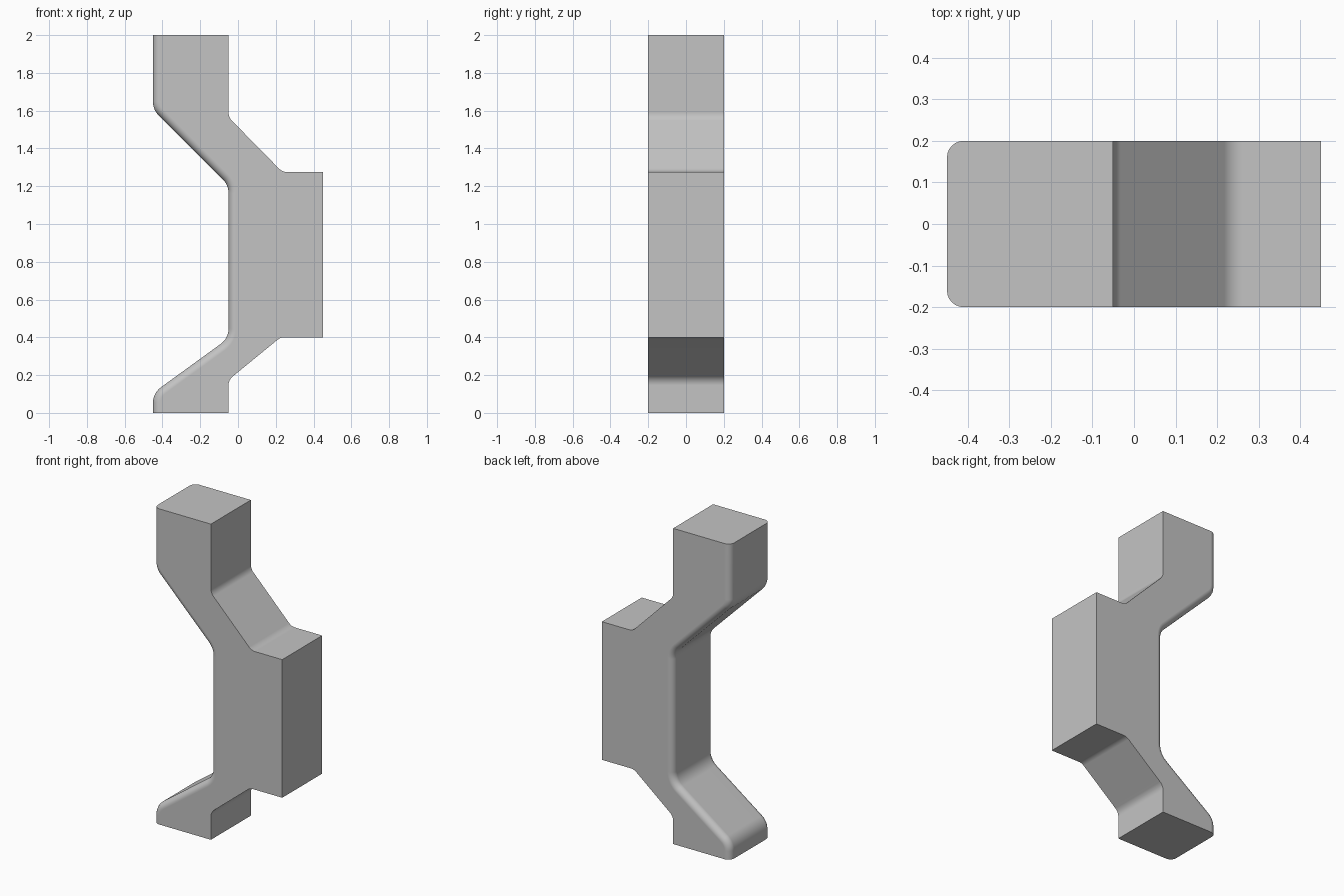
import bpy
import bmesh
import math
from mathutils import Vector

cube = bpy.data.objects.get("Cube")
if cube:
    bpy.data.objects.remove(cube, do_unlink=True)

HALF_DEPTH = 0.2
EDGE_ROUND = 0.04
STEPS = 6

# Corners as (x, z, fillet radius), from top to foot on each side
grip_side = [(-0.45, 2, 0), (-0.45, 1.605, 0.1), (-0.05, 1.205, 0.1),
             (-0.05, 0.395, 0.1), (-0.45, 0.105, 0.1), (-0.45, 0, 0)]
back_side = [(-0.05, 0, 0), (-0.05, 0.175, 0.06), (0.225, 0.4, 0.06), (0.45, 0.4, 0),
             (0.45, 1.275, 0), (0.235, 1.275, 0.06), (-0.05, 1.565, 0.06), (-0.05, 2, 0)]


def fillet(prev, corner, nxt):
    """Replace one profile corner with a tangent arc."""
    p, radius = Vector(corner[:2]), corner[2]
    if radius == 0:
        return [p]
    a = (Vector(prev[:2]) - p).normalized()
    b = (Vector(nxt[:2]) - p).normalized()
    half = a.angle(b) / 2
    centre = p + (a + b).normalized() * radius / math.sin(half)
    reach = radius / math.tan(half)
    start, end = p + a * reach - centre, p + b * reach - centre
    sweep = start.angle(end)
    return [centre + (start * math.sin(sweep * (1 - i / STEPS))
                      + end * math.sin(sweep * i / STEPS)) / math.sin(sweep)
            for i in range(STEPS + 1)]


corners = grip_side + back_side
outline, grip_count = [], 0
for i, corner in enumerate(corners):
    outline += fillet(corners[i - 1], corner, corners[(i + 1) % len(corners)])
    if i == len(grip_side) - 1:
        grip_count = len(outline)

# Extrude the outline through the depth
bm = bmesh.new()
front = [bm.verts.new((p.x, -HALF_DEPTH, p.y)) for p in outline]
back = [bm.verts.new((p.x, HALF_DEPTH, p.y)) for p in outline]
bm.faces.new(front)
bm.faces.new(back[::-1])
for i in range(len(outline)):
    j = (i + 1) % len(outline)
    bm.faces.new((front[i], back[i], back[j], front[j]))
bmesh.ops.recalc_face_normals(bm, faces=bm.faces)

# Round both long edges on the gripping side
edges = [bm.edges.get((row[i], row[i + 1]))
         for row in (front, back) for i in range(grip_count - 1)]
bmesh.ops.bevel(bm, geom=edges, offset=EDGE_ROUND, offset_type='OFFSET',
                segments=6, profile=0.5, affect='EDGES')

mesh = bpy.data.meshes.new("handle_bracket")
bm.to_mesh(mesh)
bm.free()
bracket = bpy.data.objects.new("handle_bracket", mesh)
bpy.context.collection.objects.link(bracket)

# Plain grey finish
grey = bpy.data.materials.new("light_grey")
grey.use_nodes = True
colour = (0.55, 0.55, 0.55, 1)
grey.diffuse_color = colour
grey.node_tree.nodes["Principled BSDF"].inputs["Base Color"].default_value = colour
mesh.materials.append(grey)

# Smooth fillets while keeping flat faces crisp
bpy.ops.object.select_all(action='DESELECT')
bracket.select_set(True)
bpy.context.view_layer.objects.active = bracket
bpy.ops.object.shade_smooth_by_angle(angle=math.radians(30))
normals = bracket.modifiers.new("flat_normals", 'WEIGHTED_NORMAL')
normals.keep_sharp = True
